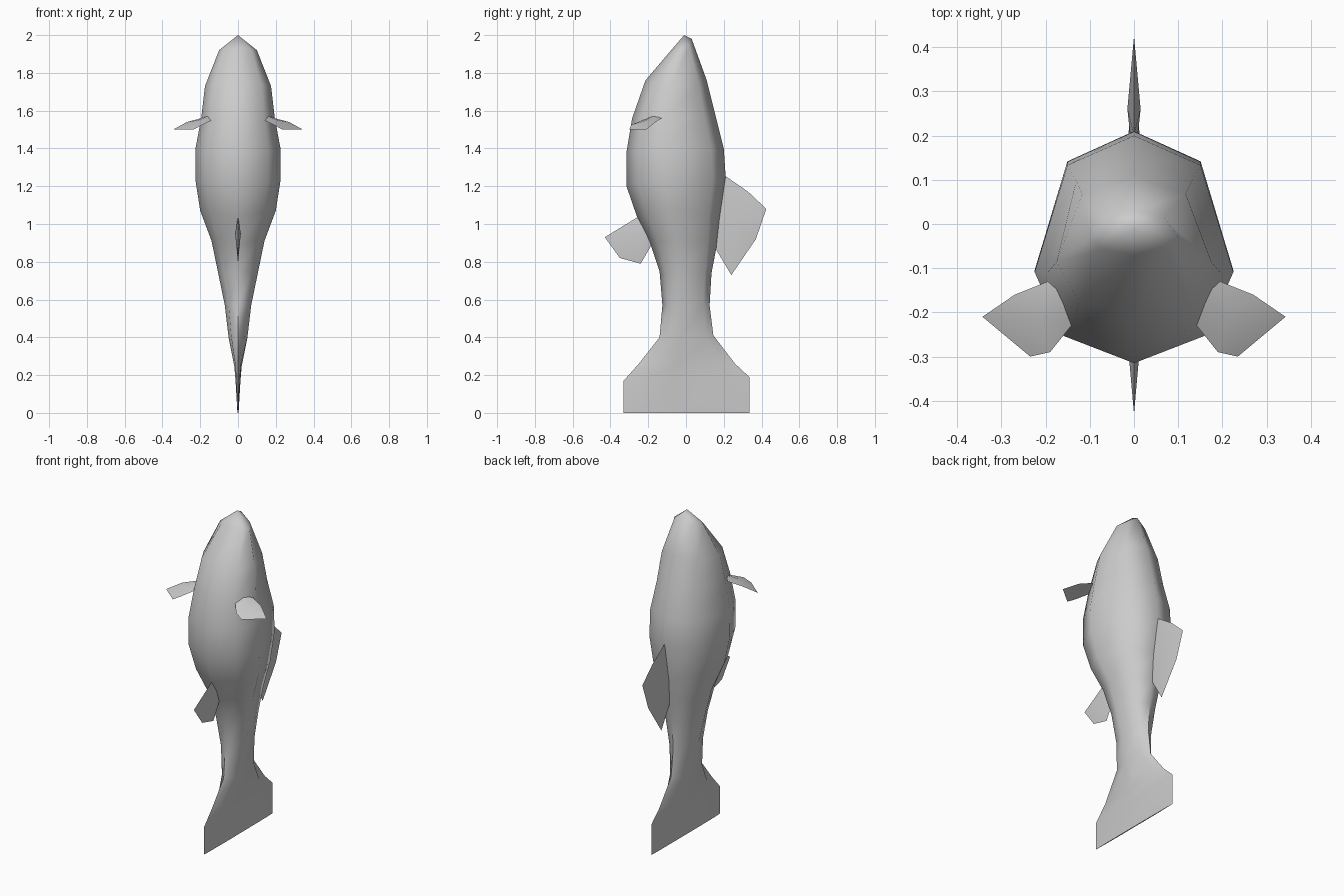
import bpy
import math
from mathutils import Vector

if "Cube" in bpy.data.objects:
    bpy.data.objects.remove(bpy.data.objects["Cube"])


def make(name, verts, faces, smooth=None):
    me = bpy.data.meshes.new(name)
    me.from_pydata(verts, [], faces)
    ob = bpy.data.objects.new(name, me)
    bpy.context.collection.objects.link(ob)
    bpy.ops.object.select_all(action='DESELECT')
    ob.select_set(True)
    bpy.context.view_layer.objects.active = ob
    bpy.ops.object.mode_set(mode='EDIT')
    bpy.ops.mesh.select_all(action='SELECT')
    bpy.ops.mesh.normals_make_consistent(inside=False)
    bpy.ops.object.mode_set(mode='OBJECT')
    if smooth:
        bpy.ops.object.shade_smooth_by_angle(angle=math.radians(smooth))
    return ob


# body rings: back z, back y, side z, half width, belly z, belly y
rings = [
    (1.98, .03, 1.92, .10, 1.93, -.07),
    (1.76, .11, 1.73, .175, 1.76, -.215),
    (1.58, .155, 1.56, .195, 1.56, -.285),
    (1.40, .20, 1.40, .225, 1.38, -.315),
    (1.25, .21, 1.23, .225, 1.20, -.315),
    (1.03, .18, 1.07, .20, 1.04, -.26),
    (.87, .16, .91, .14, .90, -.19),
    (.74, .135, .74, .105, .75, -.14),
    (.57, .125, .57, .07, .57, -.125),
    (.41, .145, .40, .05, .40, -.14),
    (.26, .26, .25, .02, .26, -.25),
    (.19, .335, .17, .013, .17, -.33),
    (0, .335, 0, .003, 0, -.33),
]
# cross-section: width factor, position from back (0) to belly (1)
section = [(0, 0), (.67, .13), (1, .6), (.71, .88), (0, 1),
           (-.71, .88), (-1, .6), (-.67, .13)]
n = len(section)
verts = []
for zb, yb, zs, w, zf, yf in rings:
    for u, t in section:
        end = zb if t < .5 else zf
        z = end + (zs - end) * abs(u)
        verts.append((w * u, yb + (yf - yb) * t, z))
faces = [(r * n + i, r * n + (i + 1) % n, (r + 1) * n + (i + 1) % n, (r + 1) * n + i)
         for r in range(len(rings) - 1) for i in range(n)]
verts.append((0, -.01, 2))
faces += [(len(verts) - 1, i, (i + 1) % n) for i in range(n)]
last = (len(rings) - 1) * n
faces.append(tuple(range(last, last + n)))
make("body", verts, faces, 60)


# fins: thin lens, sharp rim around two raised centres
def fin(name, rim, centre, offset):
    c, o = Vector(centre), Vector(offset)
    k = len(rim)
    v = [Vector(p) for p in rim] + [c + o, c - o]
    f = [(i, (i + 1) % k, k + s) for i in range(k) for s in (0, 1)]
    return make(name, v, f, 30)


fin("dorsal_fin", [(0, y, z) for y, z in [
    (.20, 1.26), (.33, 1.17), (.425, 1.08), (.37, .92), (.24, .73), (.15, .88), (.12, 1.05)]],
    (0, .26, 1.0), (.015, 0, 0))
fin("anal_fin", [(0, y, z) for y, z in [
    (-.25, 1.04), (-.43, .93), (-.35, .82), (-.24, .79), (-.17, .91), (-.18, 1.0)]],
    (0, -.26, .95), (.015, 0, 0))
for side, label in ((1, "right"), (-1, "left")):
    fin("pectoral_fin_" + label, [(side * x, y, z) for x, y, z in [
        (.13, -.215, 1.555), (.15, -.17, 1.575), (.195, -.13, 1.56), (.27, -.16, 1.54),
        (.343, -.21, 1.50), (.235, -.30, 1.50), (.19, -.29, 1.525)]],
        (side * .215, -.215, 1.54), (0, 0, .008))
